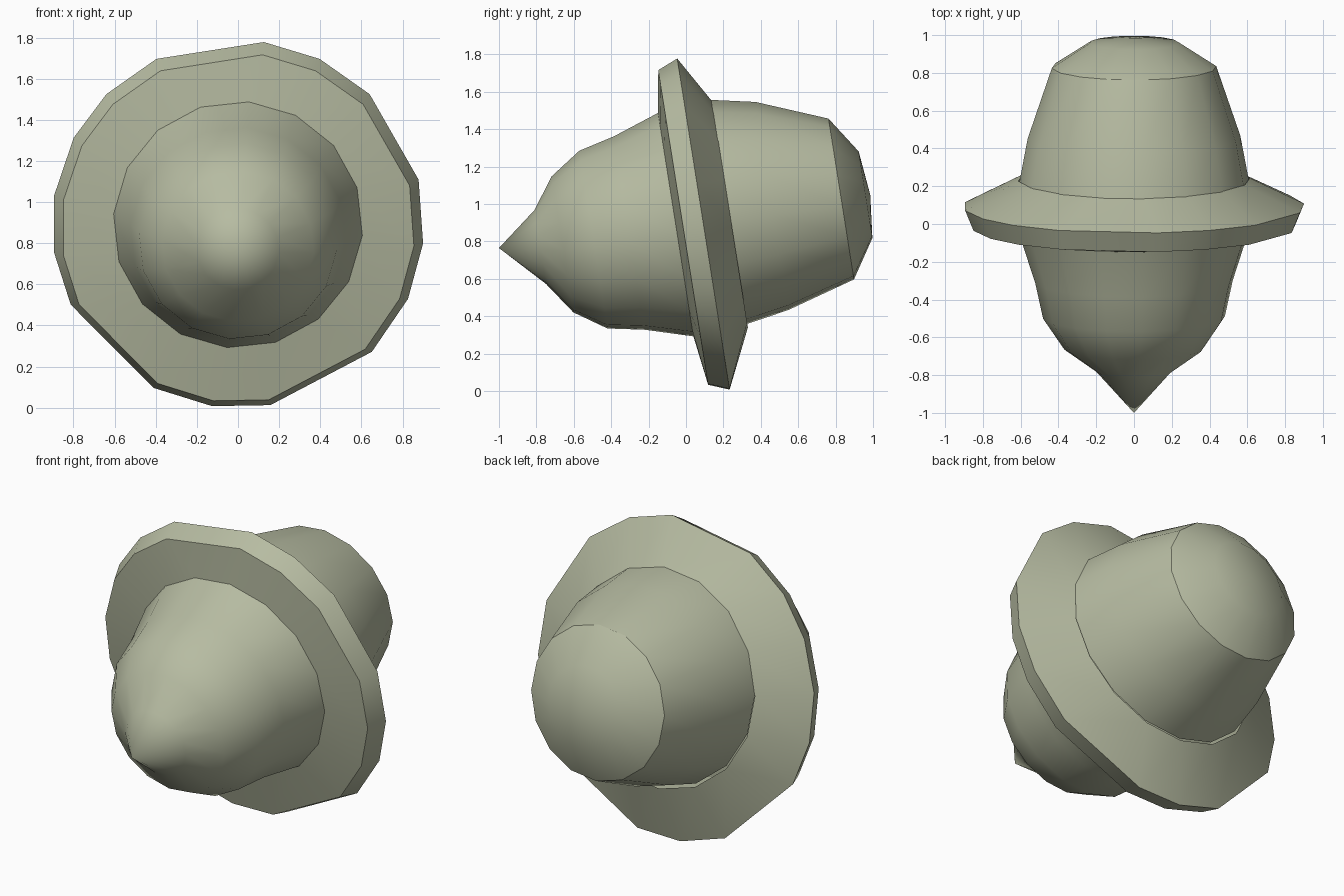
import bpy, bmesh
from math import sin, cos, radians

if "Cube" in bpy.data.objects:
    bpy.data.objects.remove(bpy.data.objects["Cube"])

TILT = radians(9)
SIDES = 16
EVEN = [85 - k * 360 / SIDES for k in range(SIDES)]
# uneven corners of the roughly cut brim
ROUGH = [82, 64, 45, 14, -6, -24, -44, -80, -98, -117, -154, -171, -189, -208, -225, -244]

COLOUR = (0.47, 0.50, 0.36, 1)
mat = bpy.data.materials.new("pale olive")
mat.use_nodes = True
mat.diffuse_color = COLOUR
mat.node_tree.nodes["Principled BSDF"].inputs["Base Color"].default_value = COLOUR


def ring(bm, y, z, r, angles):
    """Tilted ring of vertices, or a single point when the radius is zero."""
    if r == 0:
        return [bm.verts.new((0, y, z))]
    return [bm.verts.new((r * cos(a), y - r * sin(a) * sin(TILT), z + r * sin(a) * cos(TILT)))
            for a in map(radians, angles)]


def loft(name, sections):
    """Skin a row of (y, z, radius, angles) sections, front to back."""
    bm = bmesh.new()
    rings = [ring(bm, *s) for s in sections]
    for a, b in zip(rings, rings[1:]):
        for i in range(SIDES):
            j = (i + 1) % SIDES
            corners = [a[i % len(a)], a[j % len(a)], b[j % len(b)], b[i % len(b)]]
            bm.faces.new(list(dict.fromkeys(corners)))
    bmesh.ops.recalc_face_normals(bm, faces=bm.faces)
    mesh = bpy.data.meshes.new(name)
    bm.to_mesh(mesh)
    bm.free()
    mesh.materials.append(mat)
    obj = bpy.data.objects.new(name, mesh)
    bpy.context.collection.objects.link(obj)
    bpy.ops.object.select_all(action='DESELECT')
    obj.select_set(True)
    bpy.context.view_layer.objects.active = obj
    bpy.ops.object.shade_smooth_by_angle(angle=radians(32))
    return obj


# pointed front, closed behind inside the brim
loft("pointed_front", [
    (-1.0, 0.765, 0, EVEN),
    (-0.78, 0.77, 0.20, EVEN),
    (-0.66, 0.785, 0.37, EVEN),
    (-0.495, 0.81, 0.483, EVEN),
    (-0.305, 0.845, 0.525, EVEN),
    (-0.055, 0.89, 0.607, EVEN),
    (0.09, 0.91, 0, EVEN),
])

# wide flange with a bevelled back
loft("brim", [
    (-0.055, 0.89, 0.607, EVEN),
    (-0.015, 0.875, 0.86, ROUGH),
    (0.093, 0.893, 0.905, ROUGH),
    (0.235, 0.945, 0.615, EVEN),
])

# tapering crown with a blunt domed end
loft("crown", [
    (0.09, 0.94, 0, EVEN),
    (0.225, 0.957, 0.61, EVEN),
    (0.46, 0.99, 0.565, EVEN),
    (0.83, 1.027, 0.437, EVEN),
    (0.96, 1.05, 0.235, EVEN),
    (0.985, 1.05, 0, EVEN),
])
